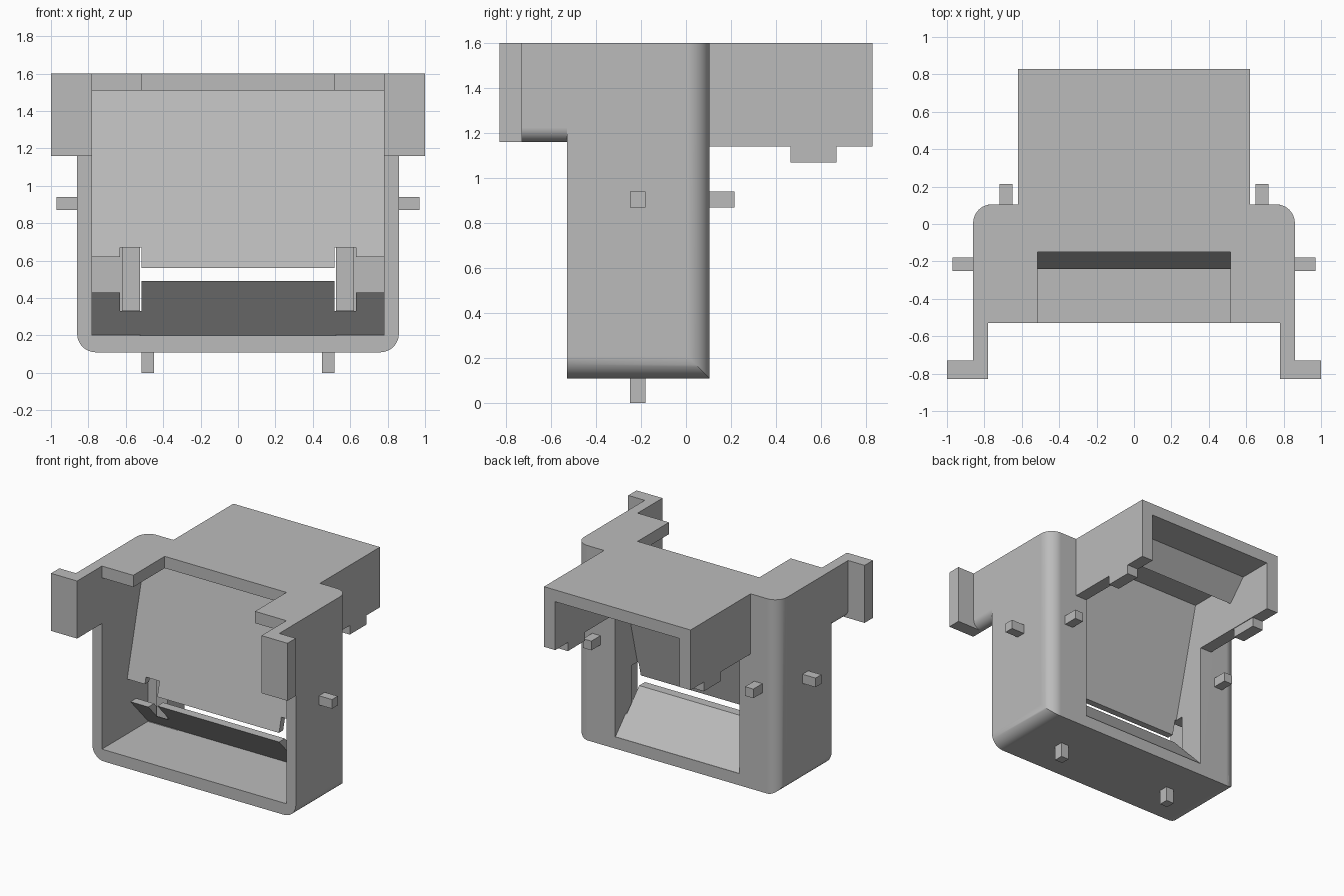
import bpy, bmesh, math

cube = bpy.data.objects.get("Cube")
if cube:
    bpy.data.objects.remove(cube, do_unlink=True)

gray = bpy.data.materials.new("plain gray")
gray.use_nodes = True
tone = (0.5, 0.5, 0.5, 1)
gray.diffuse_color = tone
gray.node_tree.nodes["Principled BSDF"].inputs["Base Color"].default_value = tone


def prism(name, pts, axis, a, b):
    """Extrude a 2D outline along an axis; outline is (y,z), (x,z) or (x,y)."""
    place = {"x": lambda p, t: (t, p[0], p[1]),
             "y": lambda p, t: (p[0], t, p[1]),
             "z": lambda p, t: (p[0], p[1], t)}[axis]
    bm = bmesh.new()
    face = bm.faces.new([bm.verts.new(place(p, a)) for p in pts])
    ext = bmesh.ops.extrude_face_region(bm, geom=[face])
    step = place((0, 0), b - a)
    bmesh.ops.translate(bm, vec=step, verts=[v for v in ext["geom"] if isinstance(v, bmesh.types.BMVert)])
    bmesh.ops.recalc_face_normals(bm, faces=bm.faces)
    mesh = bpy.data.meshes.new(name)
    bm.to_mesh(mesh)
    bm.free()
    mesh.materials.append(gray)
    ob = bpy.data.objects.new(name, mesh)
    bpy.context.collection.objects.link(ob)
    return ob


def box(name, x, y, z):
    return prism(name, [(x[0], y[0]), (x[1], y[0]), (x[1], y[1]), (x[0], y[1])], "z", *z)


def span(side, a, b):
    return tuple(sorted((side * a, side * b)))


def arc(cx, cy, r, start, steps=12):
    """Quarter circle, counter-clockwise from the start angle."""
    return [(cx + r * math.cos(math.radians(start + 90 * i / steps)),
             cy + r * math.sin(math.radians(start + 90 * i / steps))) for i in range(steps + 1)]


def boolean(ob, tool, mode):
    mod = ob.modifiers.new("combine", "BOOLEAN")
    mod.operation, mod.solver, mod.object = mode, "EXACT", tool
    bpy.context.view_layer.objects.active = ob
    bpy.ops.object.modifier_apply(modifier=mod.name)
    bpy.data.objects.remove(tool, do_unlink=True)


W, IN, CH = 0.86, 0.78, 0.525     # outer, inner and channel half widths
FRONT, BACK = -0.53, 0.105
BASE, FLOOR, CEIL, TOP = 0.11, 0.2, 1.51, 1.6
R = 0.1

# Housing: rounded front outline crossed with rounded plan outline
housing = prism("housing", arc(-W + R, BASE + R, R, 180) + arc(W - R, BASE + R, R, 270)
                + [(W, TOP), (-W, TOP)], "y", FRONT, BACK)
plan = prism("plan", [(-W, FRONT), (W, FRONT)] + arc(W - R, BACK - R, R, 0)
             + arc(-W + R, BACK - R, R, 90), "z", 0, 2)
boolean(housing, plan, "INTERSECT")

# Rear hood, then the cavity, rear channel and roof notch
boolean(housing, box("hood", (-0.62, 0.62), (0, 0.83), (1.14, TOP)), "UNION")
boolean(housing, box("cavity", (-IN, IN), (-1, 0.025), (FLOOR, CEIL)), "DIFFERENCE")
boolean(housing, box("channel", (-CH, CH), (-0.1, 1), (FLOOR, CEIL)), "DIFFERENCE")
boolean(housing, box("notch", (-0.515, 0.515), (-1, -0.15), (1.4, 2)), "DIFFERENCE")

# Front arms with rounded lower edge, and their outward flanges
for s in (-1, 1):
    outline = [(s * x, z) for x, z in arc(W - 0.065, 1.225, 0.065, 270)
               + [(W, TOP), (IN, TOP), (IN, 1.16)]]
    boolean(housing, prism("arm", outline, "y", -0.78, FRONT + 0.001), "UNION")
    boolean(housing, box("flange", span(s, IN, 1), (-0.83, -0.73), (1.16, TOP)), "UNION")

bpy.ops.object.select_all(action="DESELECT")
housing.select_set(True)
bpy.context.view_layer.objects.active = housing
bpy.ops.object.shade_smooth_by_angle(angle=math.radians(30))
weighted = housing.modifiers.new("even shading", "WEIGHTED_NORMAL")
weighted.keep_sharp = True


def panel_y(z):
    return -0.24 + 0.25 * (z - 0.56)


def ramp_y(z):
    return 0.03 - 0.93 * (z - FLOOR)


def panel_strip(name, x, z):
    prism(name, [(panel_y(z), z), (panel_y(z) + 0.05, z),
                 (panel_y(CEIL) + 0.05, CEIL), (panel_y(CEIL), CEIL)], "x", *x)


def ramp_strip(name, x, z):
    prism(name, [(ramp_y(FLOOR), FLOOR), (ramp_y(z), z), (ramp_y(z) + 0.07, z),
                 (BACK - 0.002, FLOOR), (BACK - 0.002, 0.15), (0.03, 0.15)], "x", *x)


# Leaning back panel above the slot, overhanging ramp below it
panel_strip("back_panel", (-0.515, 0.515), 0.56)
ramp_strip("ramp", (-0.515, 0.515), 0.49)

for s, side in ((-1, "right"), (1, "left")):
    # Stepped ends of the panel and ramp
    panel_strip(side + "_panel_notch", span(s, 0.515, 0.63), 0.67)
    panel_strip(side + "_panel_end", span(s, 0.63, IN), 0.62)
    ramp_strip(side + "_ramp_notch", span(s, 0.515, 0.63), 0.33)
    ramp_strip(side + "_ramp_end", span(s, 0.63, IN), 0.43)
    # Wall of the rear channel
    prism(side + "_channel_wall",
          [(0.1, FLOOR), (0.1, CEIL), (0.03, CEIL), (panel_y(0.67) + 0.03, 0.67),
           (-0.1, 0.67), (-0.1, 0.33), (ramp_y(0.33) + 0.04, 0.33), (0.06, FLOOR)],
          "x", *span(s, CH, 0.62))
    # Tab under the hood
    box(side + "_hood_tab", span(s, 0.53, 0.62), (0.465, 0.67), (1.07, 1.15))
    # Locating pegs
    box(side + "_side_peg", span(s, W - 0.02, 0.97), (-0.25, -0.18), (0.87, 0.94))
    box(side + "_rear_peg", span(s, 0.65, 0.72), (BACK - 0.02, 0.215), (0.87, 0.94))
    box(side + "_foot_peg", span(s, 0.45, 0.515), (-0.25, -0.18), (0, BASE + 0.02))

# Sloped deflector inside the hood
prism("hood_deflector", [(0.57, CEIL), (0.43, 1.355), (0.38, CEIL)], "x", -CH, CH)
